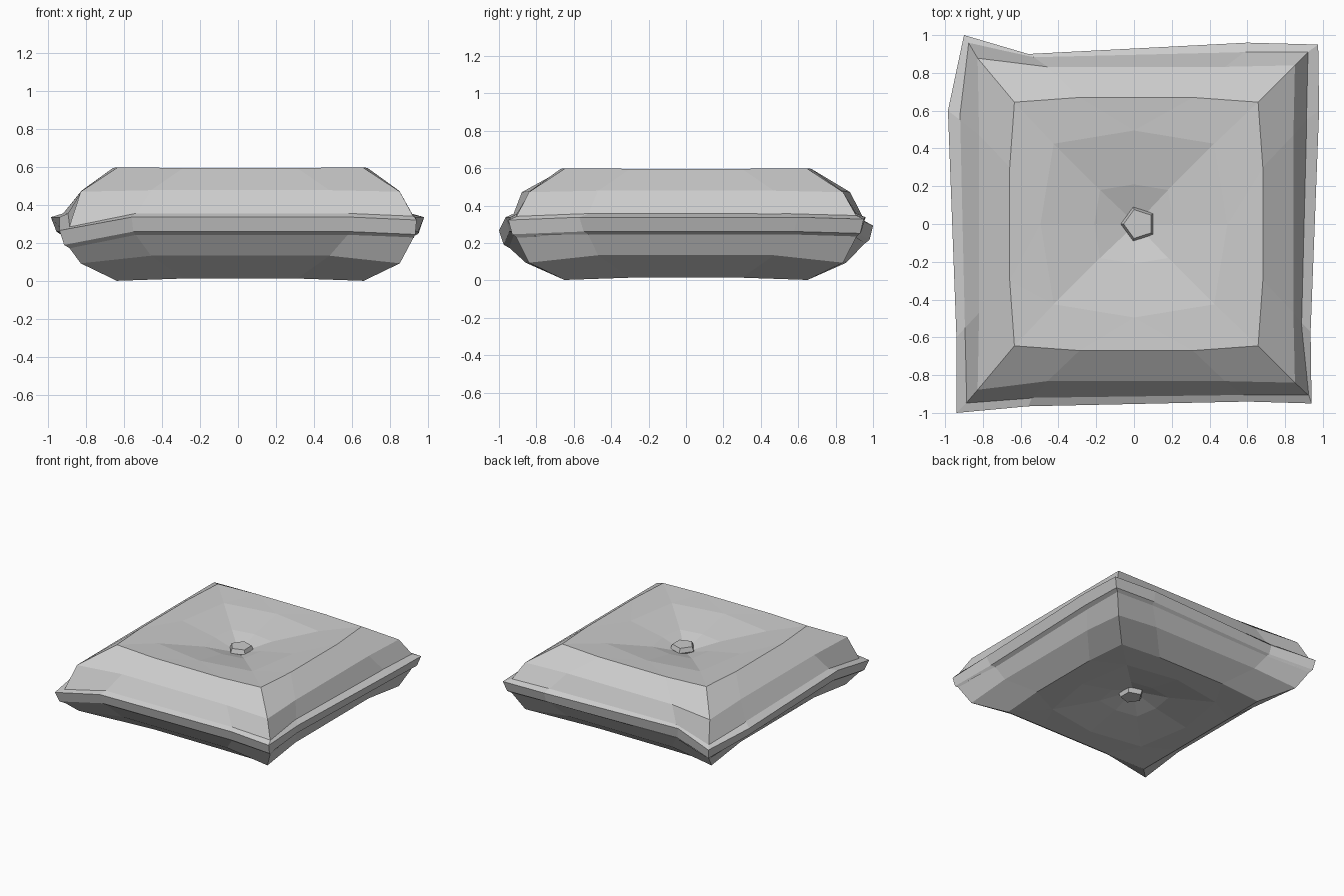
import bpy, bmesh, math

cube = bpy.data.objects.get("Cube")
if cube:
    bpy.data.objects.remove(cube, do_unlink=True)

grey = bpy.data.materials.new("light_grey_fabric")
grey.use_nodes = True
color = (0.6, 0.6, 0.6, 1)
grey.diffuse_color = color
grey.node_tree.nodes["Principled BSDF"].inputs["Base Color"].default_value = color


def finish(name, bm):
    bmesh.ops.recalc_face_normals(bm, faces=bm.faces)
    mesh = bpy.data.meshes.new(name)
    bm.to_mesh(mesh)
    bm.free()
    mesh.materials.append(grey)
    obj = bpy.data.objects.new(name, mesh)
    bpy.context.collection.objects.link(obj)
    return obj


def verts(bm, points):
    return [bm.verts.new(p) for p in points]


def bridge(bm, a, b):
    n = len(a)
    for i in range(n):
        j = (i + 1) % n
        bm.faces.new((a[i], a[j], b[j], b[i]))


# Irregular seam, counter-clockwise from the front corner:
# inner x, y, then outer x, y, then sag
SEAM = [(-0.885, -0.945, -0.94, -1.0, -0.07), (-0.54, -0.92, -0.56, -0.965, 0),
        (0.58, -0.905, 0.6, -0.94, 0), (0.925, -0.905, 0.94, -0.95, -0.015),
        (0.885, -0.52, 0.935, -0.57, 0), (0.91, 0.55, 0.98, 0.6, 0),
        (0.92, 0.91, 0.975, 0.95, -0.01), (0.59, 0.91, 0.6, 0.96, 0),
        (-0.53, 0.883, -0.56, 0.9, 0), (-0.875, 0.958, -0.9, 1.0, -0.045),
        (-0.92, 0.55, -0.985, 0.6, 0), (-0.895, -0.55, -0.94, -0.6, 0)]


def seam_ring(t, z):
    """Seam outline blended from inner (t = 0) to outer (t = 1)."""
    return [(a + (c - a) * t, b + (d - b) * t, z + sag) for a, b, c, d, sag in SEAM]


def square_ring(half, bulge, t, z_corner, z_mid, pull=1):
    """Four corners with two points along each side; pull stretches the right corners."""
    points = []
    for k in range(4):
        c, s = [(1, 0), (0, 1), (-1, 0), (0, -1)][k]
        for i, (x, y, z) in enumerate([(-half, -half, z_corner), (-t, -half - bulge, z_mid),
                                       (t, -half - bulge, z_mid)]):
            stretch = pull if i == 0 and k in (0, 3) else 1
            points.append((x * c - y * s + 0.012, (x * s + y * c) * stretch, z))
    return points


def dimple_ring(corner, mid, z):
    """Eight points, alternating corner and side middle."""
    points = []
    for k in range(8):
        r = mid if k % 2 else corner * math.sqrt(2)
        a = math.radians(225 + 45 * k)
        points.append((r * math.cos(a), r * math.sin(a), z))
    return points


def tufted_face(bm, rim, sign):
    """Sunken panel inside a rim of twelve vertices."""
    def level(z):
        return 0.3 + sign * z
    d = verts(bm, dimple_ring(0.425, 0.495, level(0.284)))
    e = verts(bm, dimple_ring(0.18, 0.21, level(0.228)))
    for k in range(4):
        c0, a, b, c1 = [rim[(3 * k + i) % 12] for i in range(4)]
        d0, m, d1 = [d[(2 * k + i) % 8] for i in range(3)]
        for tri in [(c0, a, d0), (a, m, d0), (a, b, m), (b, d1, m), (b, c1, d1)]:
            bm.faces.new(tri)
    bridge(bm, d, e)
    centre = bm.verts.new((0.01, 0, level(0.16)))
    for i in range(8):
        bm.faces.new((e[i], e[(i + 1) % 8], centre))


# Stuffed cushion body
bm = bmesh.new()
levels = [square_ring(0.645, 0.025, 0.3, 0.6, 0.597),
          square_ring(0.84, -0.008, 0.47, 0.472, 0.48, 1.045),
          seam_ring(0.1, 0.35),
          seam_ring(0.1, 0.25),
          square_ring(0.84, -0.01, 0.47, 0.095, 0.135, 1.02),
          square_ring(0.65, 0.015, 0.3, 0.003, 0.015)]
rings = [verts(bm, p) for p in levels]
for upper, lower in zip(rings, rings[1:]):
    bridge(bm, upper, lower)
tufted_face(bm, rings[0], 1)
tufted_face(bm, rings[-1], -1)
finish("cushion_body", bm)

# Piping along the seam, tapering inward below
bm = bmesh.new()
rings = [verts(bm, seam_ring(t, z))
         for t, z in [(0, 0.358), (1, 0.338), (0.55, 0.262), (0, 0.244)]]
for i in range(4):
    bridge(bm, rings[i], rings[(i + 1) % 4])
finish("seam_piping", bm)

# Five-sided buttons, top and bottom
for name, sign in [("top_button", 1), ("bottom_button", -1)]:
    bm = bmesh.new()
    rings = []
    for r, z in [(0.08, 0.152), (0.095, 0.187), (0.08, 0.222)]:
        rings.append(verts(bm, [
            (0.025 + r * math.cos(math.radians(36 + 72 * k)),
             r * math.sin(math.radians(36 + 72 * k)), 0.3 + sign * z)
            for k in range(5)]))
    bridge(bm, rings[0], rings[1])
    bridge(bm, rings[1], rings[2])
    bm.faces.new(rings[0])
    bm.faces.new(rings[2])
    finish(name, bm)
